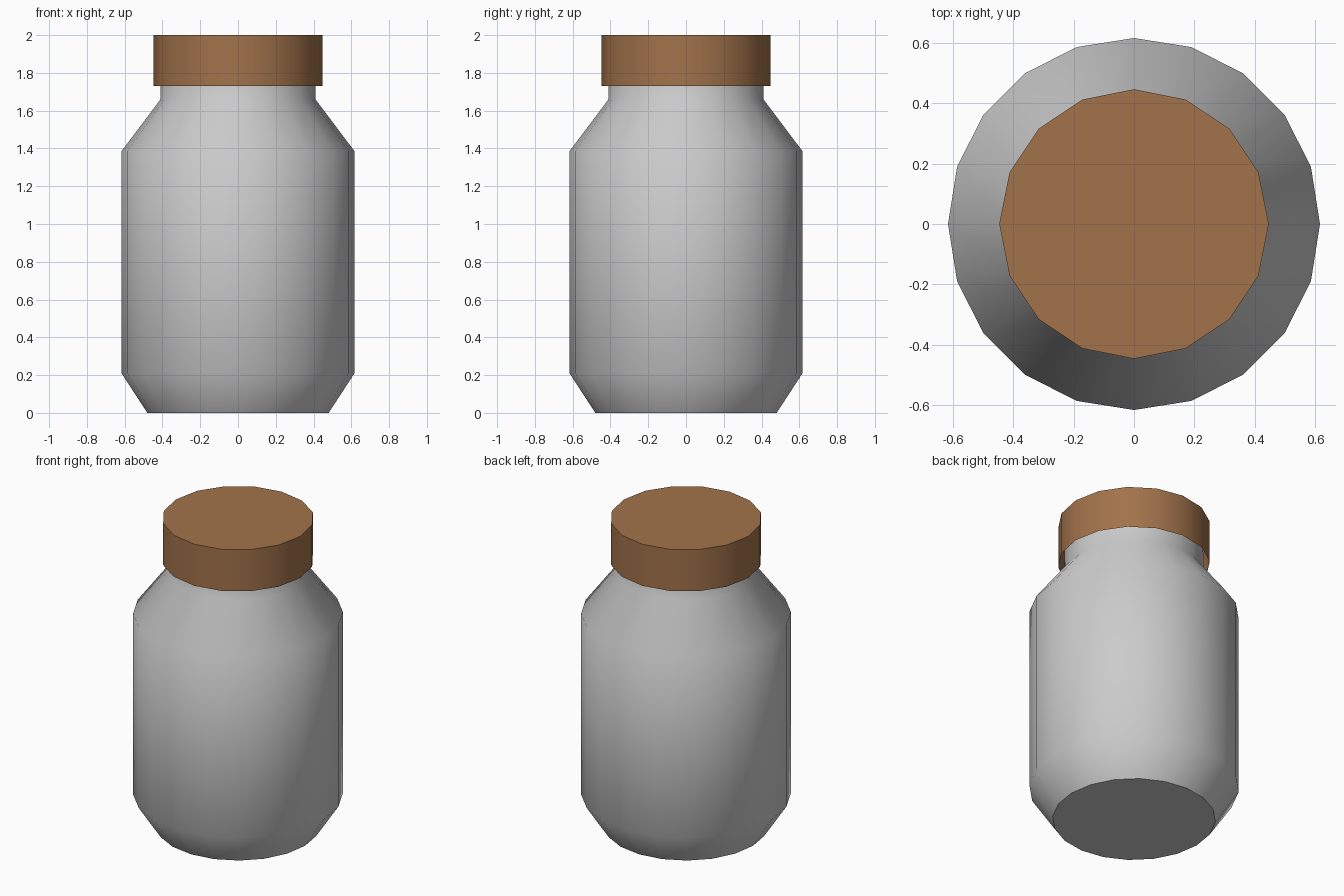
import bpy, bmesh
from math import cos, sin, pi, radians

if "Cube" in bpy.data.objects:
    bpy.data.objects.remove(bpy.data.objects["Cube"])


def lathe(name, profile, sides, close_bottom, close_top, smooth_angle):
    """Revolve (radius, height) points around z, with optional end faces."""
    bm = bmesh.new()
    rings = [[bm.verts.new((r * cos(2 * pi * i / sides), r * sin(2 * pi * i / sides), z))
              for i in range(sides)] for r, z in profile]
    for low, high in zip(rings, rings[1:]):
        for i in range(sides):
            j = (i + 1) % sides
            bm.faces.new((low[i], low[j], high[j], high[i]))
    if close_bottom:
        bm.faces.new(rings[0][::-1])
    if close_top:
        bm.faces.new(rings[-1])
    mesh = bpy.data.meshes.new(name)
    bm.to_mesh(mesh)
    bm.free()
    obj = bpy.data.objects.new(name, mesh)
    bpy.context.collection.objects.link(obj)
    bpy.ops.object.select_all(action='DESELECT')
    obj.select_set(True)
    bpy.context.view_layer.objects.active = obj
    bpy.ops.object.shade_smooth_by_angle(angle=radians(smooth_angle))
    return obj


# Jar: tapered base, straight wall, sloped shoulder, neck running up into the lid
lathe("jar_body", [(0.48, 0), (0.617, 0.21), (0.617, 1.385), (0.41, 1.66), (0.41, 1.82)],
      20, True, True, 45)

# Lid: a cap open at the bottom
lid = lathe("lid", [(0.447, 1.73), (0.447, 2.0)], 16, False, True, 45)
brown = bpy.data.materials.new("brown_lid")
brown.diffuse_color = (0.36, 0.17, 0.07, 1)
brown.use_nodes = True
brown.node_tree.nodes["Principled BSDF"].inputs["Base Color"].default_value = brown.diffuse_color
lid.data.materials.append(brown)
